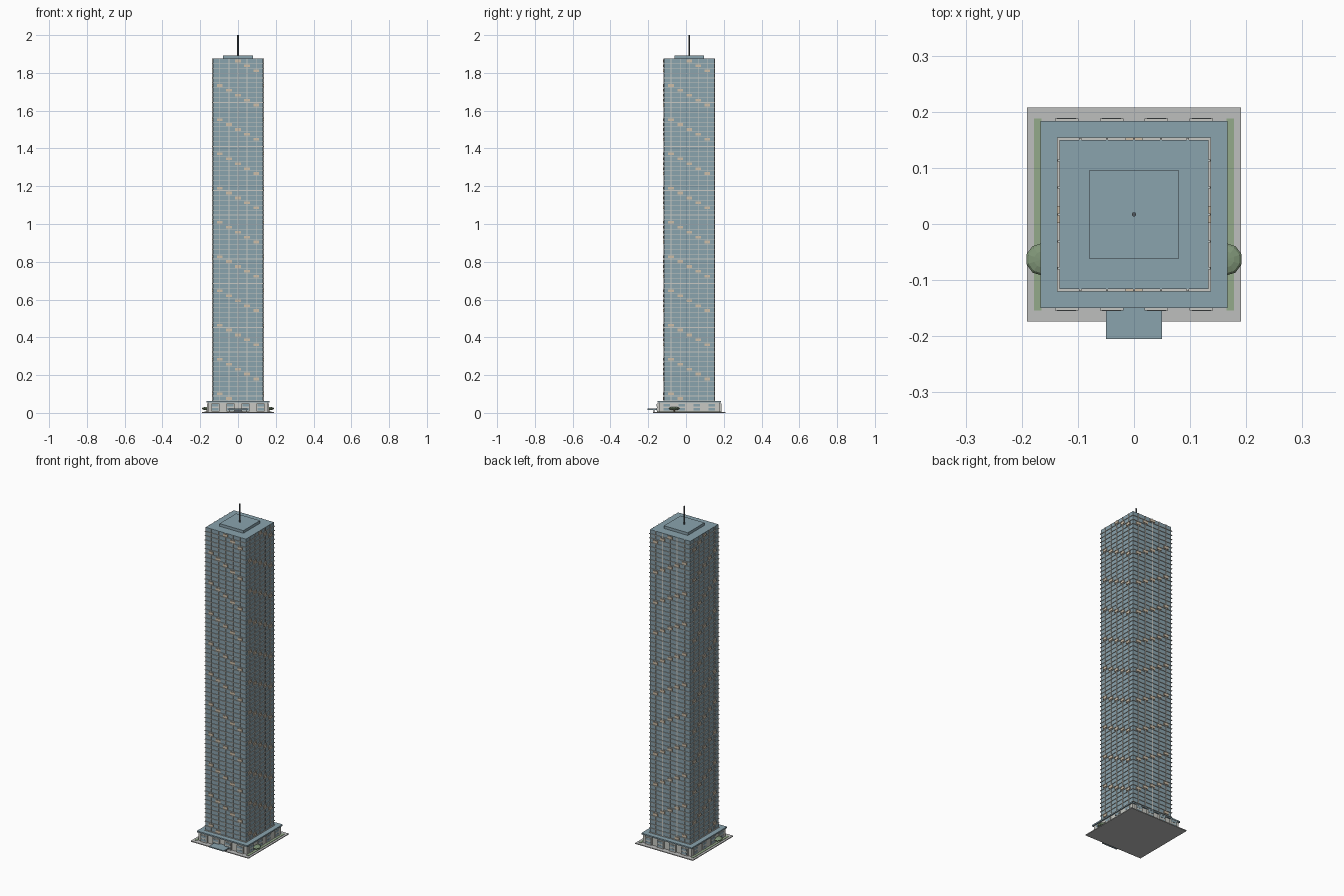
import bpy
import bmesh
from mathutils import Matrix, Vector

cube = bpy.data.objects.get("Cube")
if cube:
    bpy.data.objects.remove(cube, do_unlink=True)

CY = 0.017            # tower axis in y
BASE, TOP = 0.062, 1.875
FLOORS = 70
STEP = (TOP - BASE) / FLOORS
HALF = 0.133          # half width of the glass shaft
BAY = 0.048           # mullion spacing


def material(name, r, g, b):
    lin = [((c / 255 + 0.055) / 1.055) ** 2.4 for c in (r, g, b)] + [1]
    m = bpy.data.materials.new(name)
    m.use_nodes = True
    m.diffuse_color = lin
    node = m.node_tree.nodes["Principled BSDF"]
    node.inputs["Base Color"].default_value = lin
    node.inputs["Roughness"].default_value = 0.7
    return m


GLASS = material("blue glass", 138, 163, 174)
PALE = material("pale stone", 200, 201, 195)
LIT = material("warm lit window", 206, 190, 168)
PAVING = material("grey paving", 190, 191, 190)
LAWN = material("lawn green", 148, 170, 138)
LEAF = material("leaf green", 128, 150, 120)
DARK = material("dark metal", 84, 90, 95)
BARK = material("brown bark", 110, 90, 72)


def finish(name, bm, mat):
    bmesh.ops.recalc_face_normals(bm, faces=bm.faces)
    mesh = bpy.data.meshes.new(name)
    bm.to_mesh(mesh)
    bm.free()
    mesh.materials.append(mat)
    obj = bpy.data.objects.new(name, mesh)
    bpy.context.collection.objects.link(obj)
    return obj


def add_box(bm, lo, hi, turn=Matrix()):
    lo, hi = Vector(lo), Vector(hi)
    place = Matrix.Translation((lo + hi) / 2) @ Matrix.Diagonal((*(hi - lo), 1))
    bmesh.ops.create_cube(bm, size=1, matrix=turn @ place)


def box(name, mat, lo, hi):
    bm = bmesh.new()
    add_box(bm, lo, hi)
    return finish(name, bm, mat)


def square(name, mat, half, z0, z1):
    return box(name, mat, (-half, CY - half, z0), (half, CY + half, z1))


# Each side is drawn as the front one, then turned or mirrored about the axis
shift = Matrix.Translation((0, CY, 0))
front = shift
back = shift @ Matrix.Diagonal((1, -1, 1, 1))
left = shift @ Matrix(((0, -1, 0, 0), (1, 0, 0, 0), (0, 0, 1, 0), (0, 0, 0, 1)))
right = shift @ Matrix(((0, 1, 0, 0), (1, 0, 0, 0), (0, 0, 1, 0), (0, 0, 0, 1)))
SIDES = (front, back, left, right)

# Site
box("paving_slab", PAVING, (-0.191, -0.174, 0), (0.191, 0.208, 0.005))
for s, tag in ((1, "left"), (-1, "right")):
    a, b = sorted((s * 0.165, s * 0.178))
    box(tag + "_lawn", LAWN, (a, -0.154, 0.005), (b, 0.188, 0.007))

# Trees: thin trunk and flattened faceted crown
for s, tag in ((1, "left"), (-1, "right")):
    spot = Matrix.Translation((s * 0.164, -0.063, 0))
    bm = bmesh.new()
    bmesh.ops.create_cone(bm, cap_ends=True, segments=6, radius1=0.004, radius2=0.003,
                          depth=0.018, matrix=spot @ Matrix.Translation((0, 0, 0.014)))
    finish(tag + "_tree_trunk", bm, BARK)
    bm = bmesh.new()
    bmesh.ops.create_uvsphere(bm, u_segments=10, v_segments=6, radius=0.029,
                              matrix=spot @ Matrix.Translation((0, 0, 0.023))
                              @ Matrix.Diagonal((1, 1, 0.32, 1)))
    finish(tag + "_tree_crown", bm, LEAF)

# Podium
square("podium_walls", PALE, 0.16, 0.005, 0.054)
square("podium_roof", GLASS, 0.167, 0.054, 0.062)
frames, panes = bmesh.new(), bmesh.new()
for side in SIDES:
    out = 0.171 if side in (front, back) else 0.164
    for i in range(4):
        x = (i - 1.5) * 0.08
        add_box(frames, (x - 0.021, -out, 0.007), (x + 0.021, -0.158, 0.05), side)
        for z in (0.013, 0.034):
            add_box(panes, (x - 0.017, -out - 0.001, z), (x + 0.017, -out + 0.002, z + 0.012), side)
finish("podium_window_frames", frames, PALE)
finish("podium_windows", panes, GLASS)

# Entrance
box("entrance_door", DARK, (-0.025, -0.146, 0.005), (0.025, -0.14, 0.018))
box("entrance_canopy", GLASS, (-0.05, -0.205, 0.016), (0.05, -0.14, 0.022))
posts = bmesh.new()
for s in (-1, 1):
    add_box(posts, (s * 0.044 - 0.002, -0.172, 0.005), (s * 0.044 + 0.002, -0.168, 0.016))
finish("canopy_posts", posts, DARK)

# Tower shaft with floor bands
square("tower_shaft", GLASS, HALF, BASE, TOP)
bands = bmesh.new()
for f in range(FLOORS):
    z = BASE + f * STEP
    add_box(bands, (-0.137, CY - 0.137, z), (0.137, CY + 0.137, z + 0.003))
finish("floor_bands", bands, PALE)

# Mullions and stepped diagonals of lit windows
mullions, lit = bmesh.new(), bmesh.new()
for side in SIDES:
    for c in range(-2, 3):
        x = c * BAY
        add_box(mullions, (x - 0.002, -0.1365, BASE), (x + 0.002, -0.13, TOP), side)
        for f in range(FLOORS):
            if (f + c + 2) % 7 == 1:
                z = BASE + f * STEP + 0.007
                add_box(lit, (x - 0.015, -0.1375, z), (x + 0.015, -0.13, z + 0.014), side)
finish("mullions", mullions, PALE)
finish("lit_windows", lit, LIT)

# Roof
square("roof_plant", GLASS, 0.079, TOP, 1.891)
bm = bmesh.new()
bmesh.ops.create_cone(bm, cap_ends=True, segments=8, radius1=0.004, radius2=0.004, depth=0.112,
                      matrix=Matrix.Translation((0, CY, 1.944)))
finish("antenna_mast", bm, DARK)
